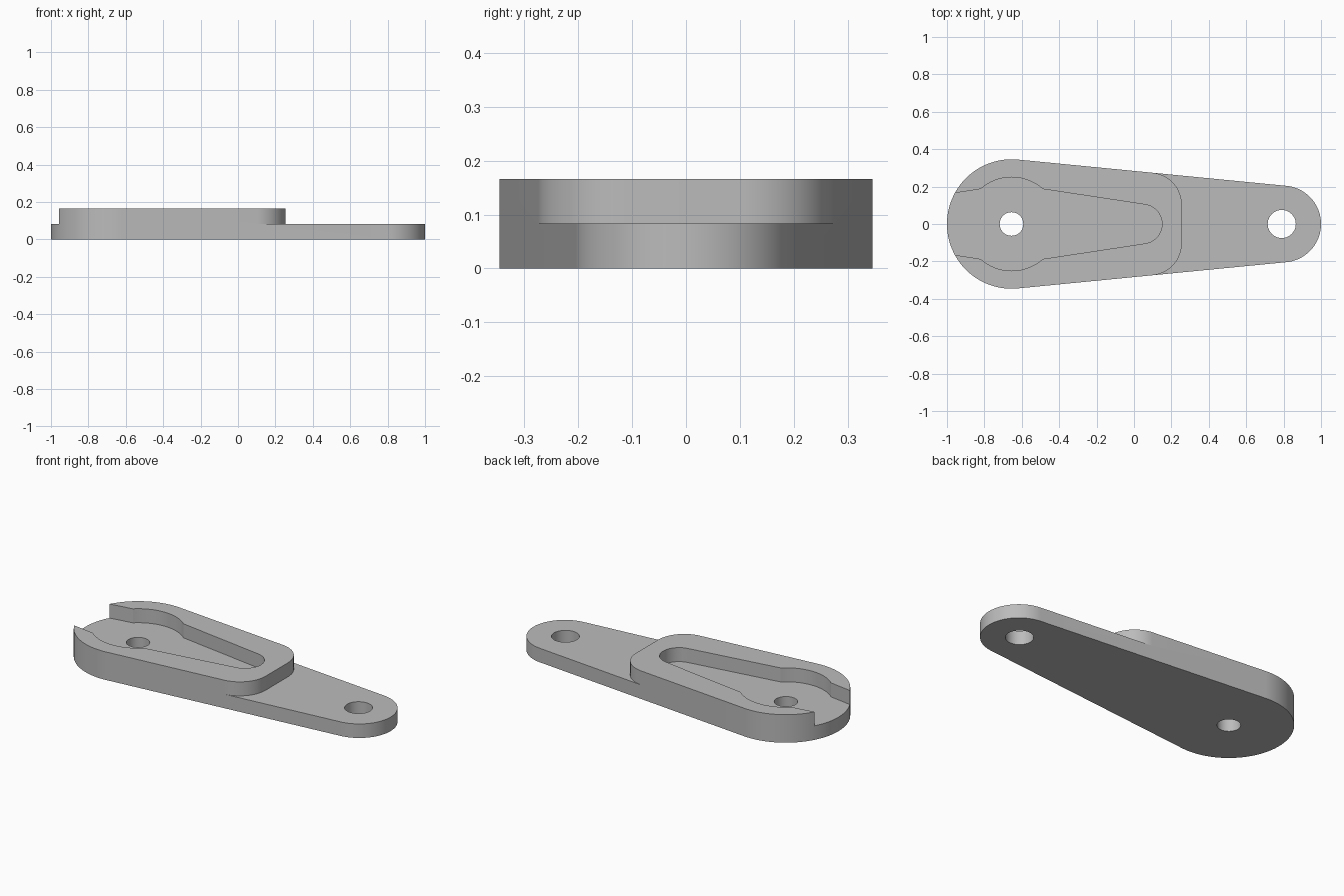
import bpy, bmesh
from math import sin, cos, asin, pi, radians, sqrt

cube = bpy.data.objects.get("Cube")
if cube:
    bpy.data.objects.remove(cube)

TOP, STEP = 0.166, 0.083            # full height, thin plate height
BIG_X, BIG_R = -0.654, 0.346        # wide end
TIP_X, TIP_R = 0.795, 0.205         # narrow end
TAPER = asin((BIG_R - TIP_R) / (TIP_X - BIG_X))

grey = bpy.data.materials.new("light grey")
grey.use_nodes = True
grey.diffuse_color = (0.5, 0.5, 0.5, 1)
grey.node_tree.nodes["Principled BSDF"].inputs["Base Color"].default_value = (0.5, 0.5, 0.5, 1)


def arc(cx, cy, r, start, end, n=32):
    """Points along an arc, angles in radians."""
    angles = [start + (end - start) * i / n for i in range(n + 1)]
    return [(cx + r * cos(a), cy + r * sin(a)) for a in angles]


def mirrored(half):
    """Close a half outline (y >= 0) with its mirror image."""
    return half + [(x, -y) for x, y in reversed(half) if abs(y) > 1e-6]


def prism(name, outline, z0, z1):
    bm = bmesh.new()
    face = bm.faces.new([bm.verts.new((x, y, z0)) for x, y in outline])
    top = bmesh.ops.extrude_face_region(bm, geom=[face])["geom"]
    verts = [v for v in top if isinstance(v, bmesh.types.BMVert)]
    bmesh.ops.translate(bm, verts=verts, vec=(0, 0, z1 - z0))
    bmesh.ops.recalc_face_normals(bm, faces=bm.faces)
    mesh = bpy.data.meshes.new(name)
    bm.to_mesh(mesh)
    bm.free()
    mesh.materials.append(grey)
    ob = bpy.data.objects.new(name, mesh)
    bpy.context.collection.objects.link(ob)
    return ob


def cut(target, outline, z0, z1):
    cutter = prism("cutter", outline, z0, z1)
    cutter.hide_render = True
    mod = target.modifiers.new("cut", "BOOLEAN")
    mod.operation, mod.solver, mod.object = "DIFFERENCE", "EXACT", cutter
    bpy.context.view_layer.objects.active = target
    bpy.ops.object.modifier_apply(modifier=mod.name)
    bpy.data.objects.remove(cutter)


# Tapered arm body with two round ends
side = pi / 2 - TAPER
arm = prism("arm_plate", mirrored(arc(TIP_X, 0, TIP_R, 0, side)
                                  + arc(BIG_X, 0, BIG_R, side, pi, 48)), 0, TOP)

# Lower step beyond the raised pad, whose corners are rounded
r, pad_end = 0.17, 0.255
cx = pad_end - r
cy = (BIG_R - r - sin(TAPER) * (cx - BIG_X)) / cos(TAPER)
corner = arc(cx, cy, r, side, 0, 24)
tx, ty = corner[0]
cut(arm, mirrored([(1.5, 0.6), (tx + 0.3 * sin(TAPER), ty + 0.3 * cos(TAPER))] + corner),
    STEP, TOP + 0.1)

# Open pocket: flared mouth, round seat and tapered rounded slot
seat_r, slope = 0.25, radians(8)
half_angle = asin(0.187 / seat_r)
pocket = (arc(0.045, 0, 0.105, 0, pi / 2 - slope, 20)
          + arc(BIG_X, 0, seat_r, half_angle, pi - half_angle)
          + [(-1.1, 0.143)])
cut(arm, mirrored(pocket), STEP, TOP + 0.1)

# Through holes
for x, radius in ((-0.655, 0.063), (0.79, 0.075)):
    cut(arm, arc(x, 0, radius, 0, 2 * pi, 48)[:-1], -0.1, TOP + 0.1)

# Smooth curved walls, crisp edges
bpy.ops.object.select_all(action="DESELECT")
arm.select_set(True)
bpy.context.view_layer.objects.active = arm
bpy.ops.object.shade_smooth_by_angle(angle=radians(20))
